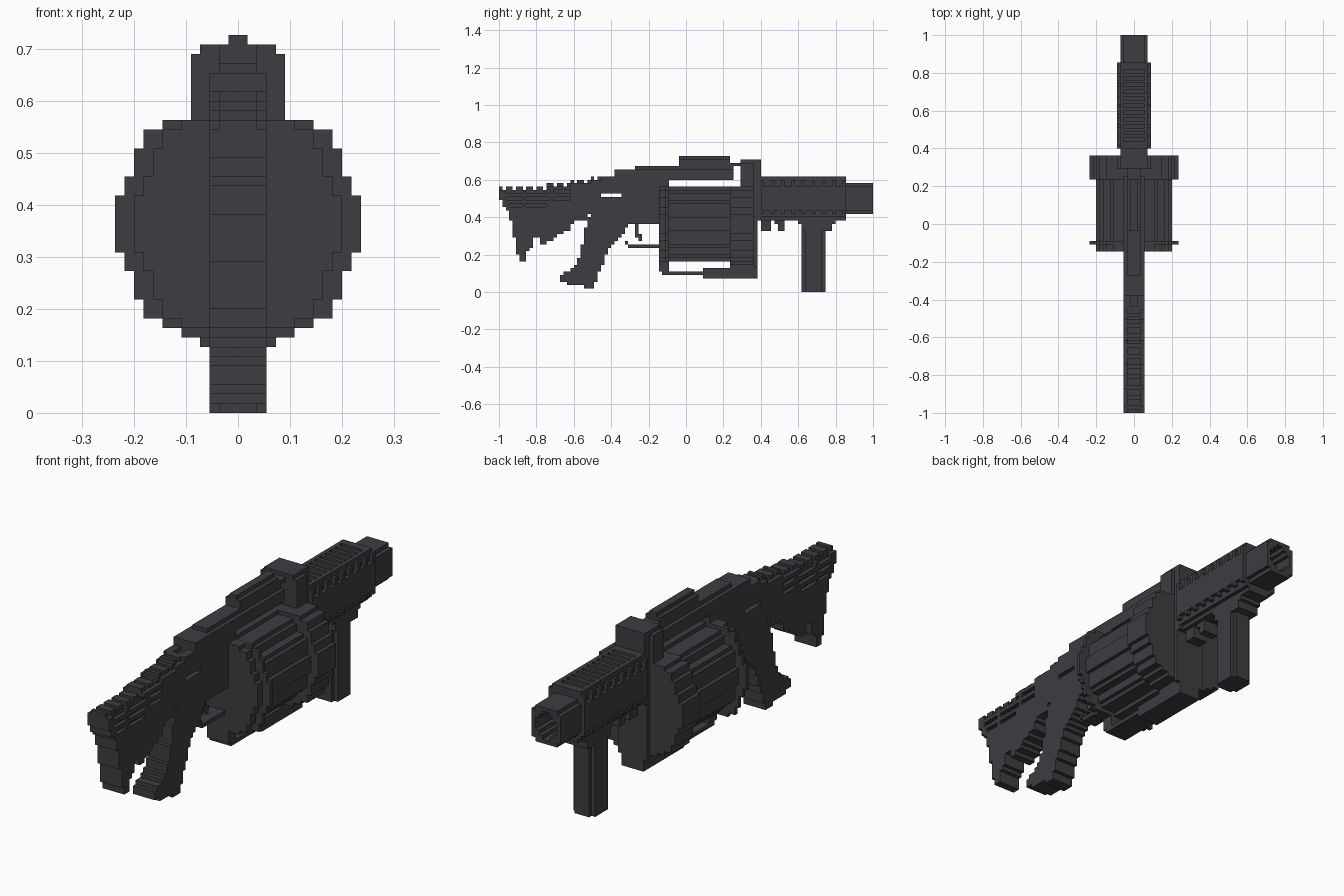
import bpy, bmesh, math
from mathutils import Vector

old = bpy.data.objects.get("Cube")
if old:
    bpy.data.objects.remove(old, do_unlink=True)

V = 2 / 110  # block size; all measures below are in blocks (y from the rear end, z from the ground)

mat = bpy.data.materials.new("dark_gunmetal")
mat.use_nodes = True
COLOR = (0.048, 0.045, 0.053, 1)
mat.diffuse_color = COLOR
mat.node_tree.nodes["Principled BSDF"].inputs["Base Color"].default_value = COLOR


def box(half, y0, y1, z0, z1):
    """Block of cells, mirrored about x = 0."""
    return {(x, y, z) for x in range(-half, half) for y in range(y0, y1) for z in range(z0, z1)}


def sides(half, y0, y1, z0, z1):
    """Outermost layer of cells on both flanks."""
    return box(half, y0, y1, z0, z1) - box(half - 1, y0, y1, z0, z1)


def inside(p, poly):
    hit = False
    for (ay, az), (by, bz) in zip(poly, poly[1:] + poly[:1]):
        if (az > p[1]) != (bz > p[1]) and p[0] < ay + (p[1] - az) * (by - ay) / (bz - az):
            hit = not hit
    return hit


def prism(half, poly):
    """Side outline stepped onto the block grid."""
    ys, zs = [p[0] for p in poly], [p[1] for p in poly]
    cells = box(half, int(min(ys)), math.ceil(max(ys)), int(min(zs)), math.ceil(max(zs)))
    return {c for c in cells if inside((c[1] + 0.501, c[2] + 0.501), poly)}


def disc(rx, rz, y0, y1, zc, keep=lambda a: 1.0):
    """Round slab along y; keep(angle) scales the radius for flutes."""
    out = set()
    for c in box(math.ceil(rx), y0, y1, int(zc - rz) - 1, math.ceil(zc + rz) + 1):
        dx, dz = (c[0] + 0.5) / rx, (c[2] + 0.5 - zc) / rz
        if math.hypot(dx, dz) <= keep(math.atan2(dz, dx)):
            out.add(c)
    return out


def plate(y0, y1, shrink=0):
    """Stepped round end plate of the drum."""
    out = set()
    for top, half in ((3, 13), (5, 12), (8, 11), (10, 10), (11, 8)):
        out |= box(half - shrink, y0, y1, 20 - top, 20 + top)
    return out


parts = {}

# Shoulder stock with side slots and ribbed top
stock = prism(3, [(0, 30), (14, 30), (14, 31), (21, 31), (21, 32), (27, 32), (27, 33), (30, 33),
                  (30, 25.5), (27, 24), (26, 21), (22, 20.5), (21, 18.5), (18, 17), (14, 14.4),
                  (12, 14.4), (12, 16.4), (10.5, 16.4), (10, 13.4), (8, 12), (8, 9), (6, 9),
                  (5, 14), (4, 18), (3, 24), (1, 25), (1, 27), (0, 27)])
for row, spans in ((29, ((2, 7), (8, 15), (16, 21))), (27, ((2, 7), (8, 15), (16, 21))), (25, ((3, 7), (8, 14)))):
    for a, b in spans:
        stock -= sides(3, a, b, row, row + 1)
parts["stock"] = stock
parts["stock_ribs"] = set().union(*[
    box(2, y, y + 1, 30 + s, 31 + s)
    for y in range(30) if y % 3 != 1
    for s in [(y >= 14) + (y >= 21) + (y >= 27)]])

# Receiver, top strap and sight rail
parts["receiver"] = (box(3, 30, 47, 29, 34) | box(3, 36, 47, 20, 34)
                     | box(3, 34, 47, 34, 36) | box(2, 40, 50, 36, 37)) - box(1, 31, 34, 33, 34)
parts["top_strap"] = box(3, 47, 69, 33, 36) | box(2, 47, 69, 36, 37)
parts["sight_rail"] = box(2, 53, 68, 37, 39) | box(1, 53, 68, 39, 40) | box(2, 68, 71, 37, 38)

# Rear grip, trigger and guard
parts["rear_grip"] = prism(3, [(27, 28), (36, 28), (36, 24), (38, 20), (37, 17), (33, 14), (30, 7),
                               (28, 1), (26, 1), (25, 2), (21, 2.4), (18, 3), (18, 5),
                               (22, 7), (24, 11), (25, 17), (27, 23)])
parts["trigger"] = box(1, 40, 41, 16, 20) | box(1, 41, 42, 15, 17)
parts["trigger_guard"] = box(2, 38, 48, 13, 14) | box(2, 37, 38, 14, 15)

# Fluted drum between two stepped plates
parts["drum"] = disc(11.2, 11.2, 50, 68, 20, lambda a: 1.0 if math.cos(12 * a) > -0.45 else 0.91)
parts["drum_rear_plate"] = plate(49, 50) | plate(47, 49, 2)
parts["drum_front_plate"] = plate(68, 75)
parts["rear_post"] = box(3, 47, 50, 6, 33)
parts["bottom_strap"] = box(3, 48, 60, 5, 6) | box(3, 60, 76, 4, 7)
parts["front_post"] = (box(3, 68, 76, 7, 12) | box(5, 71, 75, 22, 38) | box(4, 71, 77, 22, 39)
                       | box(4, 75, 77, 21, 34) | box(6, 68, 75, 8, 10) | box(4, 75, 76, 7, 22))

# Fore-end with slotted flanks and grooved top
fore = box(4, 77, 102, 22, 34) | box(5, 77, 102, 23, 33) | box(3, 77, 102, 21, 22)
for y in range(78, 100, 3):
    fore -= sides(5, y, y + 2, 31, 33) | sides(5, y, y + 2, 23, 24)
for y in range(79, 100, 2):
    fore -= box(3, y, y + 1, 33, 34)
parts["fore_end"] = fore
parts["fore_hooks"] = box(2, 77, 80, 18, 21) | box(2, 82, 84, 18, 21) | box(2, 81, 82, 20, 21)

# Hollow muzzle
parts["muzzle"] = disc(4.6, 5.1, 102, 110, 27.5) & box(4, 102, 110, 23, 32)
parts["muzzle"] -= disc(2.9, 3.2, 103, 110, 27.5)

# Front grip with flared top and trimmed corners
parts["front_grip"] = ((box(3, 89, 96, 0, 19) | box(3, 89, 98, 18, 20) | box(3, 88, 99, 20, 21))
                       - (sides(3, 89, 90, 0, 18) | sides(3, 95, 96, 0, 18)))

# Skin every part with outer faces only, then merge flat areas
whole = set().union(*parts.values())
AXES = [Vector(a) for a in ((1, 0, 0), (0, 1, 0), (0, 0, 1))]
done = set()
for name, cells in parts.items():
    cells = cells - done
    done |= cells
    bm = bmesh.new()
    cache = {}

    def vert(p):
        key = tuple(round(c) for c in p)
        if key not in cache:
            cache[key] = bm.verts.new((key[0] * V, key[1] * V - 1, key[2] * V))
        return cache[key]

    for c in sorted(cells):
        base = Vector(c)
        for i in range(3):
            u, w = AXES[(i + 1) % 3], AXES[(i + 2) % 3]
            for s in (0, 1):
                n = list(c)
                n[i] += 1 if s else -1
                if tuple(n) in whole:
                    continue
                o = base + AXES[i] * s
                quad = [o, o + u, o + u + w, o + w]
                bm.faces.new([vert(p) for p in (quad if s else quad[::-1])])
    bmesh.ops.dissolve_limit(bm, angle_limit=0.01, verts=bm.verts[:], edges=bm.edges[:])
    mesh = bpy.data.meshes.new(name)
    bm.to_mesh(mesh)
    bm.free()
    mesh.materials.append(mat)
    bpy.context.collection.objects.link(bpy.data.objects.new(name, mesh))
